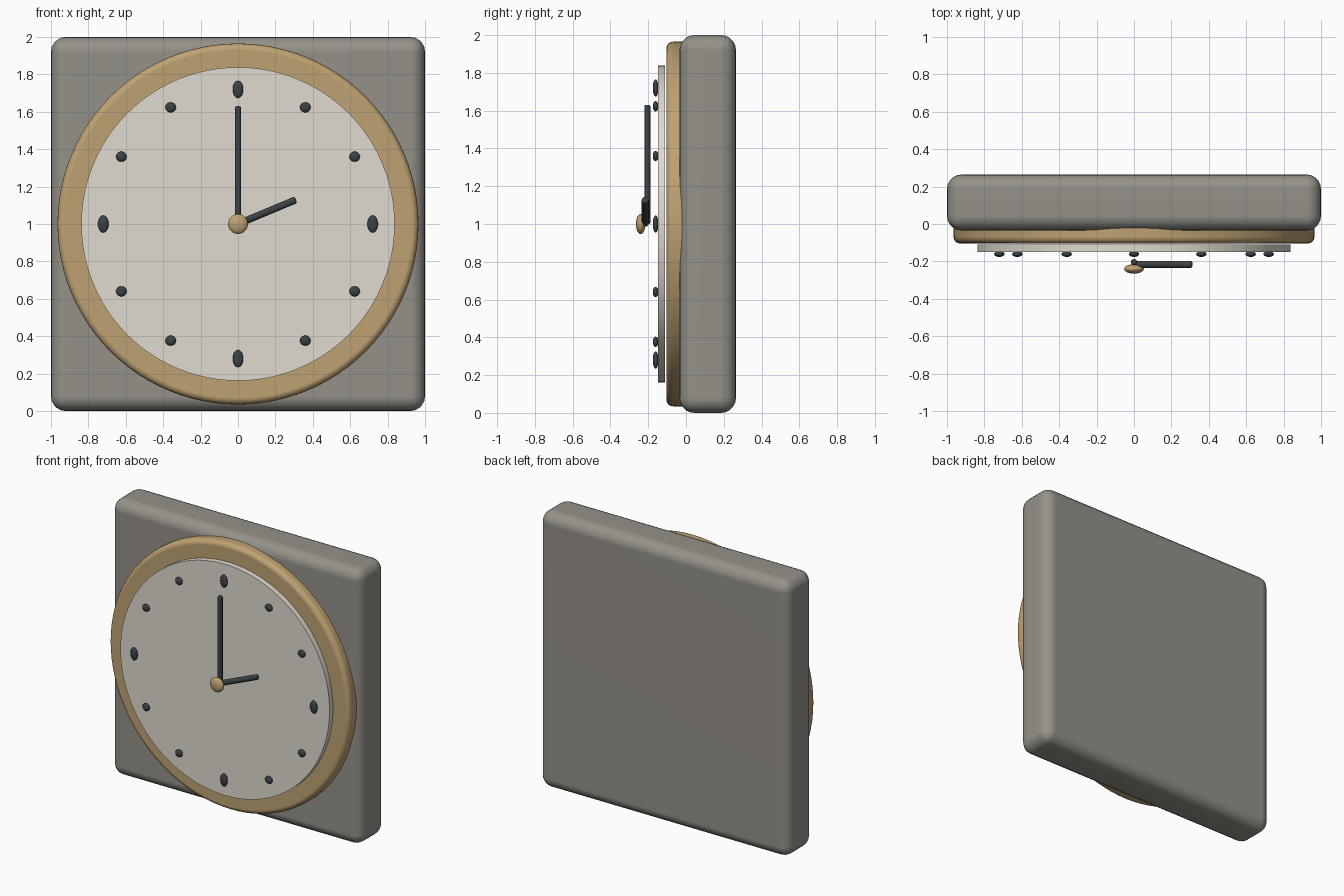
import bpy, bmesh, math
from mathutils import Matrix, Vector

if "Cube" in bpy.data.objects:
    bpy.data.objects.remove(bpy.data.objects["Cube"])


def material(name, rgb):
    m = bpy.data.materials.new(name)
    m.diffuse_color = (*rgb, 1)
    m.use_nodes = True
    m.node_tree.nodes["Principled BSDF"].inputs["Base Color"].default_value = m.diffuse_color
    return m


STONE = material("warm_grey", (0.30, 0.285, 0.25))
WOOD = material("tan", (0.52, 0.36, 0.17))
CREAM = material("cream", (0.75, 0.71, 0.63))
DARK = material("charcoal", (0.045, 0.055, 0.06))


def finish(name, bm, mat, bevel=0.0, segments=4):
    """Round the hard edges, smooth the shading and link the object."""
    if bevel:
        edges = [e for e in bm.edges if e.calc_face_angle(0) > 1]
        bmesh.ops.bevel(bm, geom=edges, offset=bevel, segments=segments,
                        profile=0.5, affect='EDGES', clamp_overlap=True)
    bmesh.ops.recalc_face_normals(bm, faces=bm.faces)
    mesh = bpy.data.meshes.new(name)
    bm.to_mesh(mesh)
    bm.free()
    mesh.materials.append(mat)
    ob = bpy.data.objects.new(name, mesh)
    bpy.context.collection.objects.link(ob)
    bpy.ops.object.select_all(action='DESELECT')
    ob.select_set(True)
    bpy.context.view_layer.objects.active = ob
    bpy.ops.object.shade_smooth_by_angle(angle=math.radians(35))
    if bevel:
        ob.modifiers.new("flat_faces", 'WEIGHTED_NORMAL').keep_sharp = True
    return ob


def rod(name, start, end, radius, mat, sides, bevel=0.0, segments=4):
    """Capped cylinder between two points."""
    a, b = Vector(start), Vector(end)
    turn = (b - a).to_track_quat('Z', 'Y').to_matrix().to_4x4()
    bm = bmesh.new()
    bmesh.ops.create_cone(bm, cap_ends=True, segments=sides, radius1=radius,
                          radius2=radius, depth=(b - a).length,
                          matrix=Matrix.Translation((a + b) / 2) @ turn)
    return finish(name, bm, mat, bevel, segments)


def ellipsoid(name, centre, size, mat):
    bm = bmesh.new()
    bmesh.ops.create_uvsphere(bm, u_segments=24, v_segments=14, radius=1,
                              matrix=Matrix.Translation(centre) @ Matrix.Diagonal((*size, 1)))
    return finish(name, bm, mat)


# Square case
bm = bmesh.new()
bmesh.ops.create_cube(bm, size=1, matrix=Matrix.Translation((0, 0.115, 1))
                      @ Matrix.Diagonal((2, 0.3, 2, 1)))
finish("case", bm, STONE, 0.08, 5)

# Round bezel and dial
rod("bezel", (0, 0.05, 1), (0, -0.104, 1), 0.965, WOOD, 96, 0.035)
rod("dial", (0, -0.11, 1), (0, -0.149, 1), 0.838, CREAM, 96)

# Hour markers, taller at the quarters
for i in range(12):
    a = math.tau * i / 12
    quarter = i % 3 == 0
    ellipsoid(f"hour_marker_{i + 1}",
              (0.72 * math.sin(a), -0.161, 1 + 0.72 * math.cos(a)),
              (0.028, 0.015, 0.046 if quarter else 0.027), DARK)

# Hands and centre cap
rod("minute_hand", (0, -0.204, 1), (0, -0.204, 1.63), 0.017, DARK, 20, 0.01, 3)
rod("hour_hand", (0, -0.216, 1), (0.31, -0.216, 1.13), 0.019, DARK, 20, 0.01, 3)
ellipsoid("centre_cap", (0, -0.24, 1), (0.053, 0.025, 0.053), WOOD)
